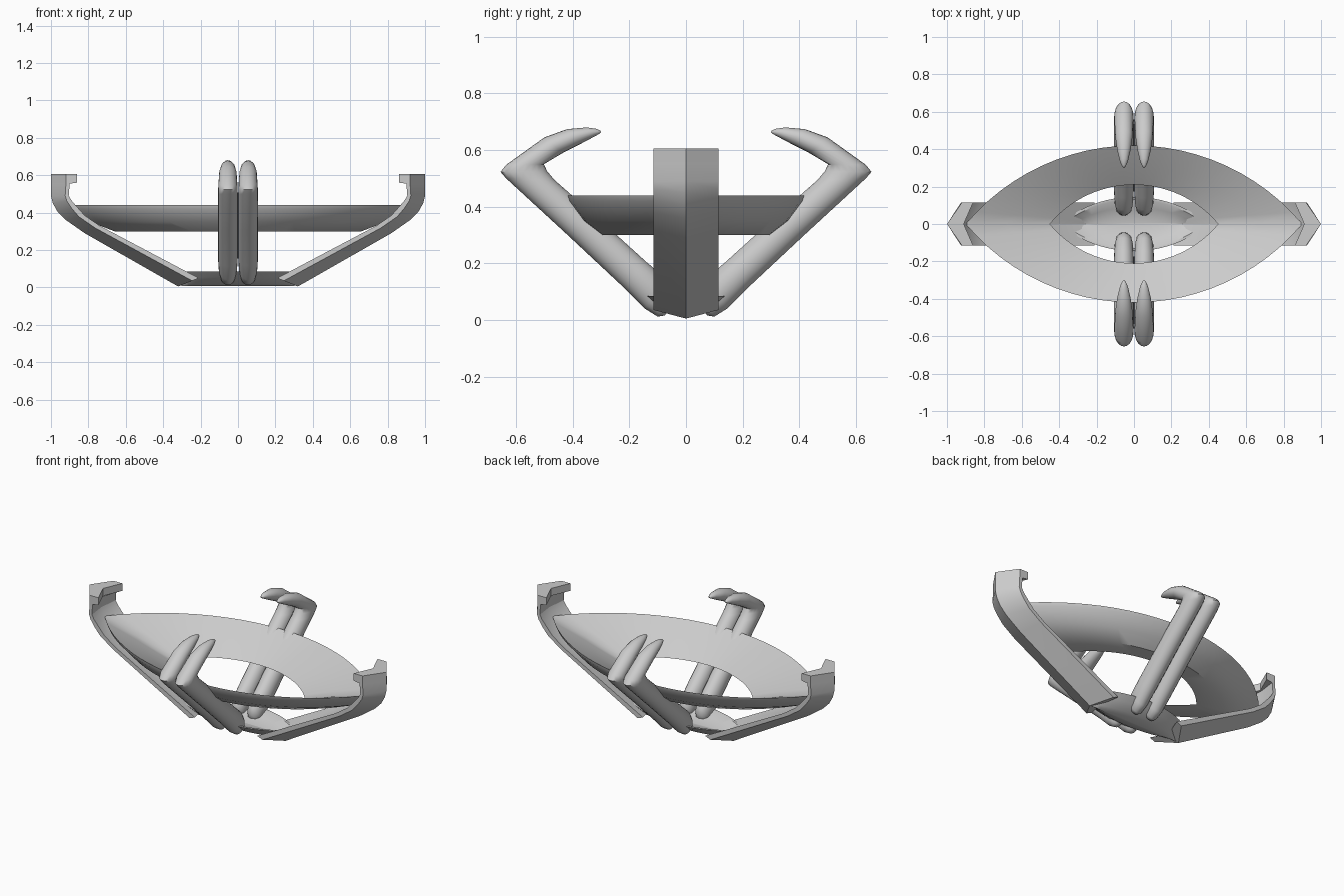
import bpy, bmesh, math

if "Cube" in bpy.data.objects:
    bpy.data.objects.remove(bpy.data.objects["Cube"])


def finish(name, rings, cap=True, wrap=False, angle=35):
    """Skin a list of closed rings of points into one object."""
    bm = bmesh.new()
    loops = [[bm.verts.new(p) for p in r] for r in rings]
    n = len(loops[0])
    pairs = list(zip(loops, loops[1:] + loops[:1])) if wrap else list(zip(loops, loops[1:]))
    for a, b in pairs:
        for i in range(n):
            j = (i + 1) % n
            bm.faces.new((a[i], a[j], b[j], b[i]))
    if cap:
        bm.faces.new(loops[0])
        bm.faces.new(loops[-1])
    bmesh.ops.recalc_face_normals(bm, faces=bm.faces)
    me = bpy.data.meshes.new(name)
    bm.to_mesh(me)
    bm.free()
    ob = bpy.data.objects.new(name, me)
    bpy.context.collection.objects.link(ob)
    bpy.ops.object.select_all(action='DESELECT')
    ob.select_set(True)
    bpy.context.view_layer.objects.active = ob
    bpy.ops.object.shade_smooth_by_angle(angle=math.radians(angle))
    return ob


def lens(a, b, z, zmid=None, n=24):
    """Pointed-oval loop: tips at x=+-a, widest y=+-b, made of two arcs."""
    zmid = z if zmid is None else zmid
    r = (a * a + b * b) / (2 * b)
    t = math.asin(a / r)
    pts = []
    for s in (1, -1):
        for i in range(n):
            u = t * (1 - 2 * i / n)
            k = math.cos(u * math.pi / 2 / t)
            pts.append((s * r * math.sin(u), s * (r * math.cos(u) - (r - b)),
                        z + (zmid - z) * k))
    return pts


# Gunwale: flared pointed-oval band with an open middle
finish("gunwale", [lens(.90, .42, .44), lens(.89, .415, .42), lens(.79, .365, .35),
                   lens(.66, .30, .30), lens(.45, .21, .30), lens(.68, .315, .375)],
       cap=False, wrap=True)

# Keel: shallow pointed dish under the frame
finish("keel", [lens(.40, .145, .085), lens(.36, .11, .055), lens(.32, .06, .022),
                lens(.30, .005, .008)][::-1] +
       [lens(.38, .13, .085), lens(.33, .09, .06), lens(.28, .005, .04)])

# Stems at both ends: ridge point, wing-edge point, ridge depth, hollow depth
STEM = [((1, .605), (.86, .605), .57, .64), ((1, .56), (.86, .56), .57, .64),
        ((1, .555), (.90, .555), .80, .85), ((1, .49), (.905, .49), .80, .85),
        ((.99, .45), (.89, .465), .75, .80), ((.965, .405), (.86, .43), .72, .78),
        ((.92, .36), (.82, .385), .70, .75), ((.82, .29), (.74, .33), .70, .70),
        ((.32, .005), (.21, .05), .68, .65)]
W = .115
for s, tag in ((1, "right"), (-1, "left")):
    rings = []
    for o, i, f, g in STEM:
        def at(k, y):
            return (s * (o[0] + (i[0] - o[0]) * k), y, o[1] + (i[1] - o[1]) * k)
        rings.append([at(0, 0), at(f, W), at(1, W), at(g, 0), at(1, -W), at(f, -W)])
    finish(tag + "_stem", rings, angle=25)

# Paired hooked ribs: outer (y, z), inner (y, z), half width
RIB = [(.06, .035, .05, .05, .006), (.075, .016, .045, .075, .026),
       (.10, .012, .05, .11, .04), (.145, .04, .075, .15, .049),
       (.22, .115, .14, .205, .053), (.42, .302, .30, .35, .053),
       (.635, .50, .465, .495, .053), (.655, .523, .49, .525, .052),
       (.635, .548, .502, .55, .051), (.50, .645, .435, .59, .046),
       (.42, .674, .372, .622, .036), (.35, .68, .325, .647, .022),
       (.315, .675, .305, .658, .01), (.302, .668, .30, .664, .003)]
N = 20
for side, tag in ((-1, "front"), (1, "back")):
    for cx, tag2 in ((-.054, "left"), (.054, "right")):
        rings = []
        for oy, oz, iy, iz, w in RIB:
            ring = []
            for k in range(N):
                a = 2 * math.pi * k / N
                m = (1 + math.cos(a)) / 2
                ring.append((cx + w * math.sin(a), side * (iy + (oy - iy) * m),
                             iz + (oz - iz) * m))
            rings.append(ring)
        finish(f"{tag}_{tag2}_rib", rings, angle=60)
